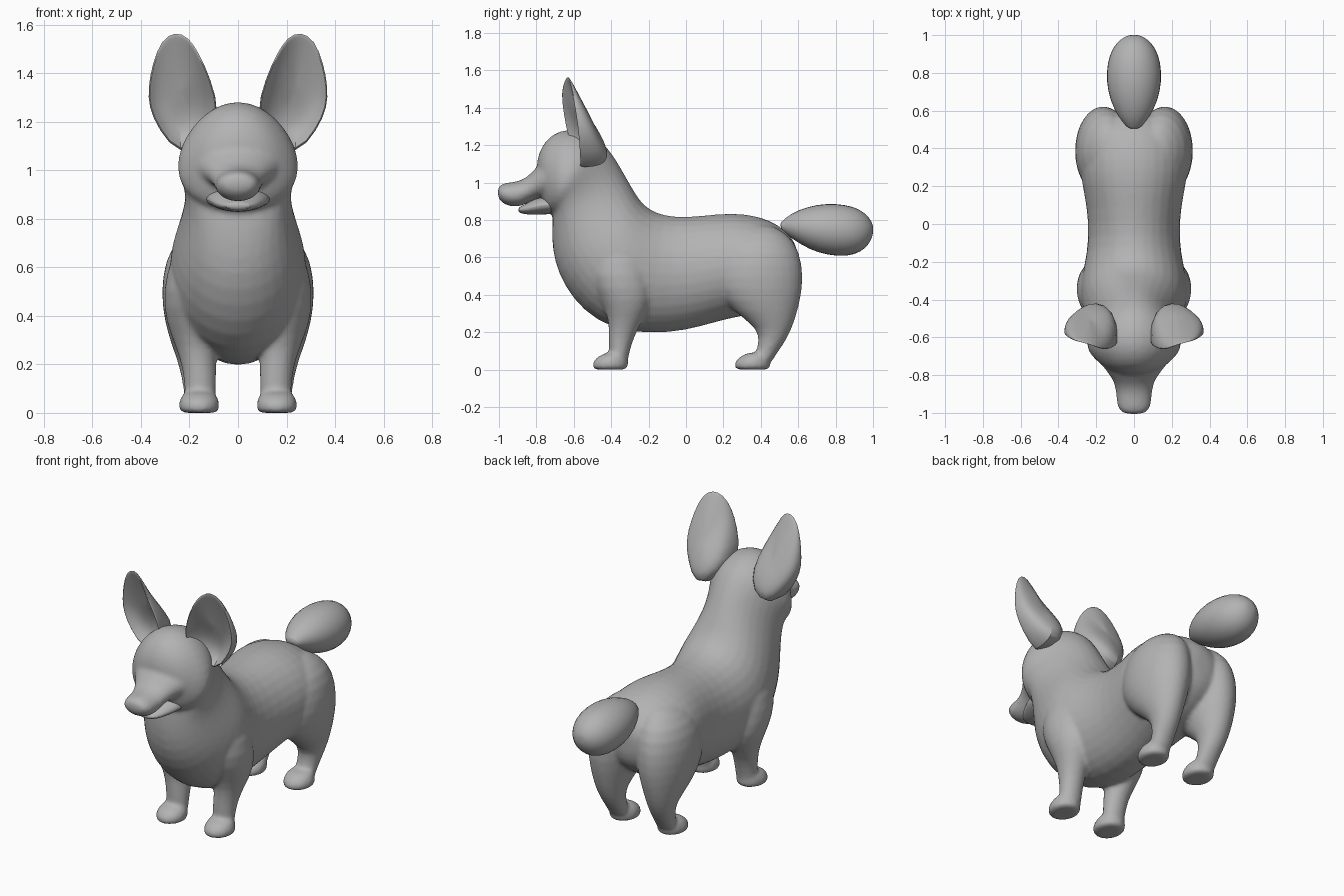
import bpy, bmesh, math
from mathutils import Vector

if "Cube" in bpy.data.objects:
    bpy.data.objects.remove(bpy.data.objects["Cube"])

grey = bpy.data.materials.new("grey")
grey.diffuse_color = (0.45, 0.45, 0.45, 1)
grey.use_nodes = True
grey.node_tree.nodes["Principled BSDF"].inputs["Base Color"].default_value = grey.diffuse_color
SEG = 16


def finish(name, bm, mirror=False):
    """Turn a bmesh into a smooth, optionally mirrored, object."""
    bmesh.ops.recalc_face_normals(bm, faces=bm.faces[:])
    me = bpy.data.meshes.new(name)
    bm.to_mesh(me)
    bm.free()
    me.materials.append(grey)
    ob = bpy.data.objects.new(name, me)
    bpy.context.collection.objects.link(ob)
    if mirror:
        ob.modifiers.new("mirror", 'MIRROR').use_mirror_merge = False
    sub = ob.modifiers.new("subdivision", 'SUBSURF')
    sub.levels = sub.render_levels = 1
    bpy.ops.object.select_all(action='DESELECT')
    bpy.context.view_layer.objects.active = ob
    ob.select_set(True)
    bpy.ops.object.shade_smooth_by_angle(angle=math.radians(50))
    return ob


def skin(bm, rings):
    """Bridge equal-length point rings with quads."""
    loops = [[bm.verts.new(p) for p in r] for r in rings]
    for a, b in zip(loops, loops[1:]):
        n = len(a)
        for i in range(n):
            bm.faces.new((a[i], a[(i + 1) % n], b[(i + 1) % n], b[i]))
    return loops


def cap(bm, loop):
    """Close a ring with a fan around its centre."""
    c = bm.verts.new(sum((v.co for v in loop), Vector()) / len(loop))
    for i in range(len(loop)):
        bm.faces.new((loop[i], loop[(i + 1) % len(loop)], c))


def loft(name, rings, mirror=False):
    bm = bmesh.new()
    loops = skin(bm, rings)
    cap(bm, loops[0])
    cap(bm, loops[-1])
    return finish(name, bm, mirror)


def spine_ring(ty, tz, by, bz, w, egg=0):
    """Ellipse between a top and a bottom profile point; egg widens it low down."""
    top, bot = Vector((0, ty, tz)), Vector((0, by, bz))
    mid, half = (top + bot) / 2, (top - bot) / 2
    k = 1.015  # makes up for subdivision shrinkage
    return [mid + half * math.cos(t) * k
            + Vector((w * k * math.sin(t) * (1 - egg * math.cos(t)), 0, 0))
            for t in (2 * math.pi * i / SEG for i in range(SEG))]


def level_ring(x, y, z, rx, ry):
    """Horizontal ellipse for legs and paws."""
    return [Vector((x + rx * math.cos(t), y + ry * math.sin(t), z))
            for t in (2 * math.pi * i / SEG for i in range(SEG))]


# Torso, neck and skull in one sweep from rump to brow
body = loft("body", [spine_ring(*r) for r in (
    (.595, .64, .59, .50, .06), (.575, .70, .57, .43, .15), (.5, .775, .5, .36, .24),
    (.4, .82, .4, .30, .285), (.28, .838, .27, .28, .29), (.17, .835, .15, .25, .265),
    (0, .815, 0, .205, .24),
    (-.12, .825, -.2, .187, .25), (-.2, .86, -.4, .215, .285), (-.25, .91, -.55, .31, .287),
    (-.29, .98, -.65, .44, .26, .08), (-.33, 1.05, -.705, .57, .23, .1),
    (-.37, 1.12, -.72, .7, .215, .1),
    (-.42, 1.19, -.715, .80, .228, .14), (-.47, 1.24, -.71, .83, .245, .16),
    (-.55, 1.278, -.715, .828, .252, .16), (-.64, 1.29, -.73, .83, .23, .12),
    (-.72, 1.258, -.745, .84, .188, .08),
    (-.77, 1.20, -.765, .88, .145), (-.80, 1.12, -.78, .93, .08))])

# Snout
snout = loft("snout", [spine_ring(*r) for r in (
    (-.66, 1.14, -.66, .90, .21), (-.745, 1.125, -.73, .915, .182), (-.80, 1.085, -.79, .915, .132),
    (-.845, 1.03, -.84, .895, .105), (-.90, 1.005, -.89, .868, .095), (-.96, 1.0, -.95, .872, .092),
    (-.995, .99, -.99, .895, .075), (-1.006, .97, -1.006, .925, .042))])

# Legs
front_legs = loft("front_legs", [level_ring(*r) for r in (
    (.12, -.36, .78, .06, .08), (.155, -.36, .66, .122, .16), (.175, -.355, .5, .14, .175),
    (.183, -.315, .37, .117, .14), (.172, -.32, .27, .084, .095), (.158, -.345, .18, .07, .07),
    (.155, -.358, .09, .066, .055), (.155, -.36, .03, .064, .05))], True)
hind_legs = loft("hind_legs", [level_ring(*r) for r in (
    (.12, .39, .77, .06, .09), (.145, .39, .69, .138, .2), (.16, .385, .56, .158, .245),
    (.165, .385, .43, .152, .245), (.17, .425, .31, .118, .175), (.17, .477, .22, .082, .092),
    (.165, .457, .14, .067, .07), (.16, .425, .08, .064, .056), (.16, .41, .03, .06, .045))], True)

# Paws with flat soles
paws = [loft(name, [level_ring(.16, y + dy, z, rx, ry) for dy, z, rx, ry in (
    (0, 0, .072, .086), (0, .004, .081, .094), (0, .035, .088, .1),
    (.008, .065, .078, .085), (.03, .09, .06, .06))], True)
    for name, y in (("front_paws", -.405), ("hind_paws", .355))]

# Fuse the body, snout and limbs into one soft skin
bpy.ops.object.select_all(action='DESELECT')
for ob in (body, snout, front_legs, hind_legs, *paws):
    ob.select_set(True)
bpy.context.view_layer.objects.active = body
bpy.ops.object.convert(target='MESH')
bpy.ops.object.join()
body = bpy.context.view_layer.objects.active
body.name = "body"
remesh = body.modifiers.new("fuse", 'REMESH')
remesh.mode = 'VOXEL'
remesh.voxel_size = .012
remesh.use_smooth_shade = True
soft = body.modifiers.new("soften", 'SMOOTH')
soft.factor = .5
soft.iterations = 6

# Lower jaw
loft("lower_jaw", [spine_ring(*r) for r in (
    (-.68, .94, -.68, .832, .15), (-.78, .93, -.78, .828, .12),
    (-.85, .89, -.85, .828, .088), (-.895, .868, -.895, .838, .05))])

# Bushy tail
loft("tail", [spine_ring(*r) for r in (
    (.50, .785, .515, .735, .035), (.56, .835, .575, .695, .085), (.65, .873, .66, .64, .128),
    (.75, .89, .76, .61, .148), (.85, .884, .86, .603, .143), (.93, .86, .935, .627, .115),
    (.98, .815, .98, .67, .072), (1.0, .775, 1.0, .72, .03))])

# Ears: a rim outline, a hollow front and a bulging back
rim = [Vector(p) for p in (
    (.07, -.635, 1.23), (.115, -.66, 1.38), (.16, -.67, 1.48), (.205, -.65, 1.55),
    (.26, -.63, 1.57), (.315, -.62, 1.537), (.352, -.60, 1.44), (.37, -.585, 1.34),
    (.367, -.575, 1.26), (.328, -.57, 1.17), (.24, -.565, 1.055), (.13, -.585, 1.12))]
centre = Vector((.235, -.605, 1.31))


def ear_ring(scale, depth):
    ring = []
    for p in rim:
        q = centre + (p - centre) * scale
        q.y += depth * max(1.6 - q.z, .03) * .37 * (1 + 1.8 * (.235 - q.x))
        ring.append(q)
    return ring


bm = bmesh.new()
loops = skin(bm, [ear_ring(s, d) for s, d in (
    (.3, .52), (.65, .44), (.9, .17), (.97, -.02), (1.015, .08),
    (1.0, .45), (.9, .8), (.68, 1.0), (.3, 1.08))])
cap(bm, loops[0])
cap(bm, loops[-1])
finish("ears", bm, True)
